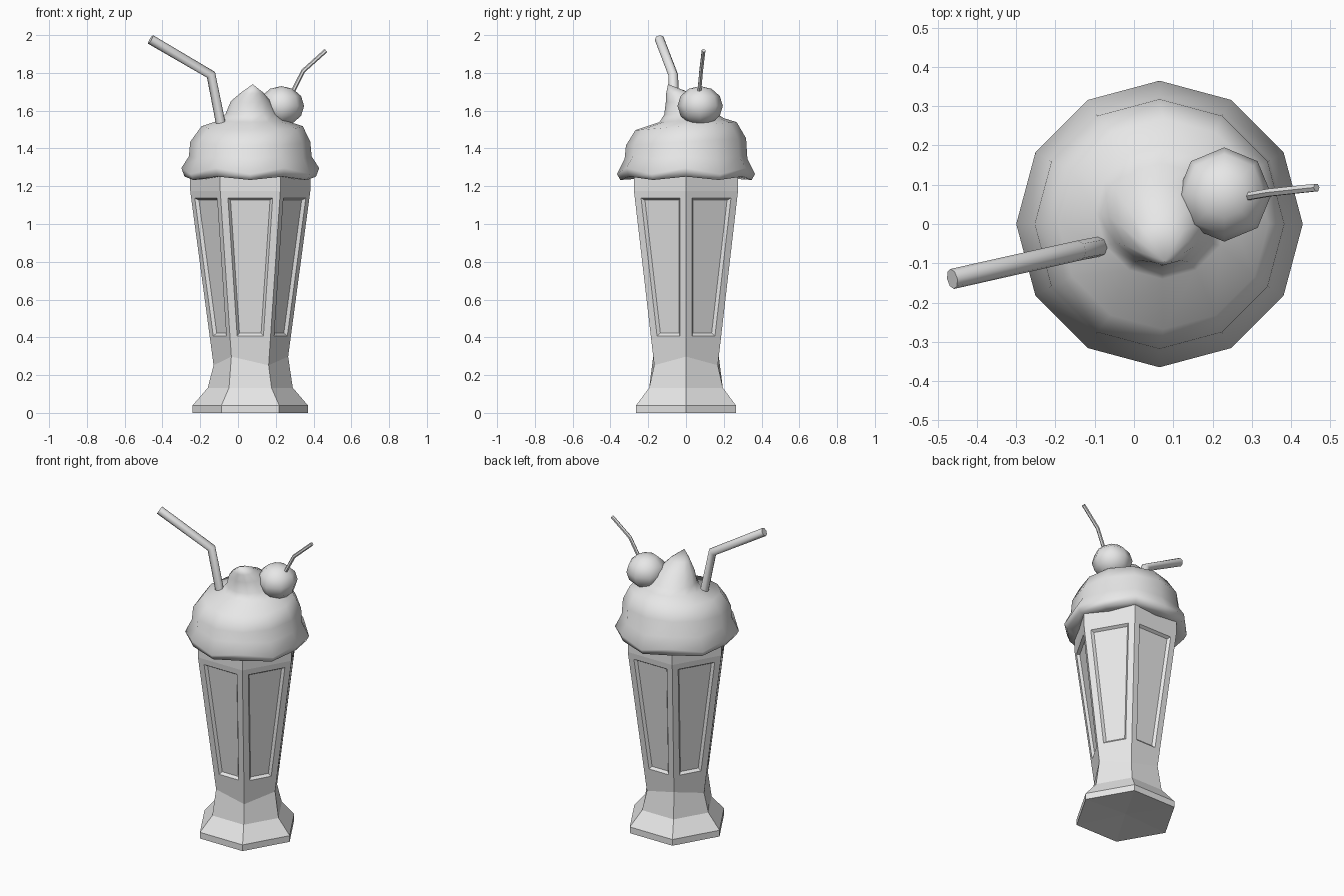
import bpy, bmesh, math
from mathutils import Vector

cube = bpy.data.objects.get("Cube")
if cube:
    bpy.data.objects.remove(cube, do_unlink=True)

CX = 0.065  # axis of the glass

grey = bpy.data.materials.new("light_grey")
grey.use_nodes = True
grey.diffuse_color = (0.8, 0.8, 0.8, 1)
grey.node_tree.nodes["Principled BSDF"].inputs["Base Color"].default_value = (0.8, 0.8, 0.8, 1)


def finish(name, bm, smooth=None):
    """Turn a bmesh into a named object, smooth below the given angle."""
    bmesh.ops.recalc_face_normals(bm, faces=bm.faces[:])
    mesh = bpy.data.meshes.new(name)
    bm.to_mesh(mesh)
    bm.free()
    mesh.materials.append(grey)
    obj = bpy.data.objects.new(name, mesh)
    bpy.context.collection.objects.link(obj)
    if smooth:
        bpy.ops.object.select_all(action='DESELECT')
        bpy.context.view_layer.objects.active = obj
        obj.select_set(True)
        bpy.ops.object.shade_smooth_by_angle(angle=math.radians(smooth))
    return obj


def loft(rings, start=None, end=None):
    """Skin rings of points; close each end with a fan to a point or one face."""
    bm = bmesh.new()
    loops = [[bm.verts.new(p) for p in ring] for ring in rings]
    n = len(loops[0])
    bands = []
    for a, b in zip(loops, loops[1:]):
        bands.append([bm.faces.new((a[i], a[(i + 1) % n], b[(i + 1) % n], b[i]))
                      for i in range(n)])
    for loop, tip in ((loops[0], start), (loops[-1], end)):
        if tip is None:
            bm.faces.new(loop)
        else:
            v = bm.verts.new(tip)
            for i in range(n):
                bm.faces.new((loop[i], loop[(i + 1) % n], v))
    return bm, bands


def ring(n, radius, z, wave=0, tilt=0, cx=CX, cy=0):
    """Horizontal ring; height alternates by wave and rises to the back by tilt."""
    points = []
    for i in range(n):
        a = math.tau * i / n
        y = radius * math.sin(a)
        points.append((cx + radius * math.cos(a), cy + y, z + wave * (-1) ** i + tilt * y))
    return points


def tube(name, path, radius, sides):
    """Round tube along a bent path with mitred joints and flat ends."""
    pts = [Vector(p) for p in path]
    rings = []
    for i, p in enumerate(pts):
        d_in = (p - pts[max(i - 1, 0)]).normalized()
        d_out = (pts[min(i + 1, len(pts) - 1)] - p).normalized()
        axis = (d_in + d_out).normalized()
        side = axis.cross(Vector((0, 1, 0))).normalized()
        up = side.cross(axis)
        rings.append([p + radius * (math.cos(t) * side + math.sin(t) * up)
                      for t in (math.tau * k / sides for k in range(sides))])
    return finish(name, loft(rings)[0], 50)


# Six-sided glass with flared foot, zigzag waist and straight rim
TOP_R, TOP_Z, SLOPE = 0.318, 1.175, 0.134


def wall(z):
    return TOP_R - SLOPE * (TOP_Z - z)


waist = []
for i in range(6):
    a, z = math.tau * i / 6, 0.275 + 0.023 * (-1) ** i
    waist.append((CX + wall(z) * math.cos(a), wall(z) * math.sin(a), z))

bm, bands = loft([
    ring(6, 0.305, 0), ring(6, 0.305, 0.04), ring(6, 0.225, 0.133), waist,
    ring(6, wall(0.37), 0.37), ring(6, TOP_R, TOP_Z), ring(6, TOP_R, 1.265),
], start=(CX, 0, 0.015))

# Sunken panel on each side of the glass
panels = bands[4]
bmesh.ops.recalc_face_normals(bm, faces=bm.faces[:])
bmesh.ops.inset_individual(bm, faces=panels, thickness=0.038, use_even_offset=True)
bmesh.ops.inset_individual(bm, faces=panels, thickness=0.013, depth=-0.016,
                           use_even_offset=True)
finish("glass", bm)

# Whipped cream: wavy lip, rounded dome, peak leaning to the front
bm, _ = loft([
    ring(12, 0.29, 1.245, 0.008),
    ring(12, 0.348, 1.242, 0.009),
    ring(12, 0.365, 1.28, 0.016),
    ring(12, 0.325, 1.352, 0.006),
    ring(12, 0.318, 1.435, 0, 0.06),
    ring(12, 0.268, 1.518, 0, 0.08, CX + 0.01),
    ring(12, 0.17, 1.55, 0, 0.06, CX + 0.008, 0.03),
    ring(12, 0.135, 1.585, 0, 0.04, CX + 0.005, 0.02),
    ring(12, 0.105, 1.65, 0, 0.05, CX + 0.002, -0.002),
    ring(12, 0.06, 1.695, 0, 0.05, CX + 0.01, -0.045),
], start=(CX, 0, 1.25), end=(0.078, -0.095, 1.74))
finish("whipped_cream", bm, 75)

# Cherry and its stem
bm = bmesh.new()
bmesh.ops.create_uvsphere(bm, u_segments=8, v_segments=6, radius=1)
bmesh.ops.scale(bm, vec=(0.12, 0.12, 0.105), verts=bm.verts[:])
bmesh.ops.translate(bm, vec=(0.23, 0.075, 1.625), verts=bm.verts[:])
finish("cherry", bm, 75)
tube("cherry_stem", [(0.27, 0.067, 1.66), (0.345, 0.08, 1.81), (0.465, 0.093, 1.918)], 0.011, 6)

# Bent drinking straw
tube("straw", [(-0.075, -0.055, 1.45), (-0.143, -0.068, 1.79), (-0.463, -0.14, 1.977)], 0.026, 8)
